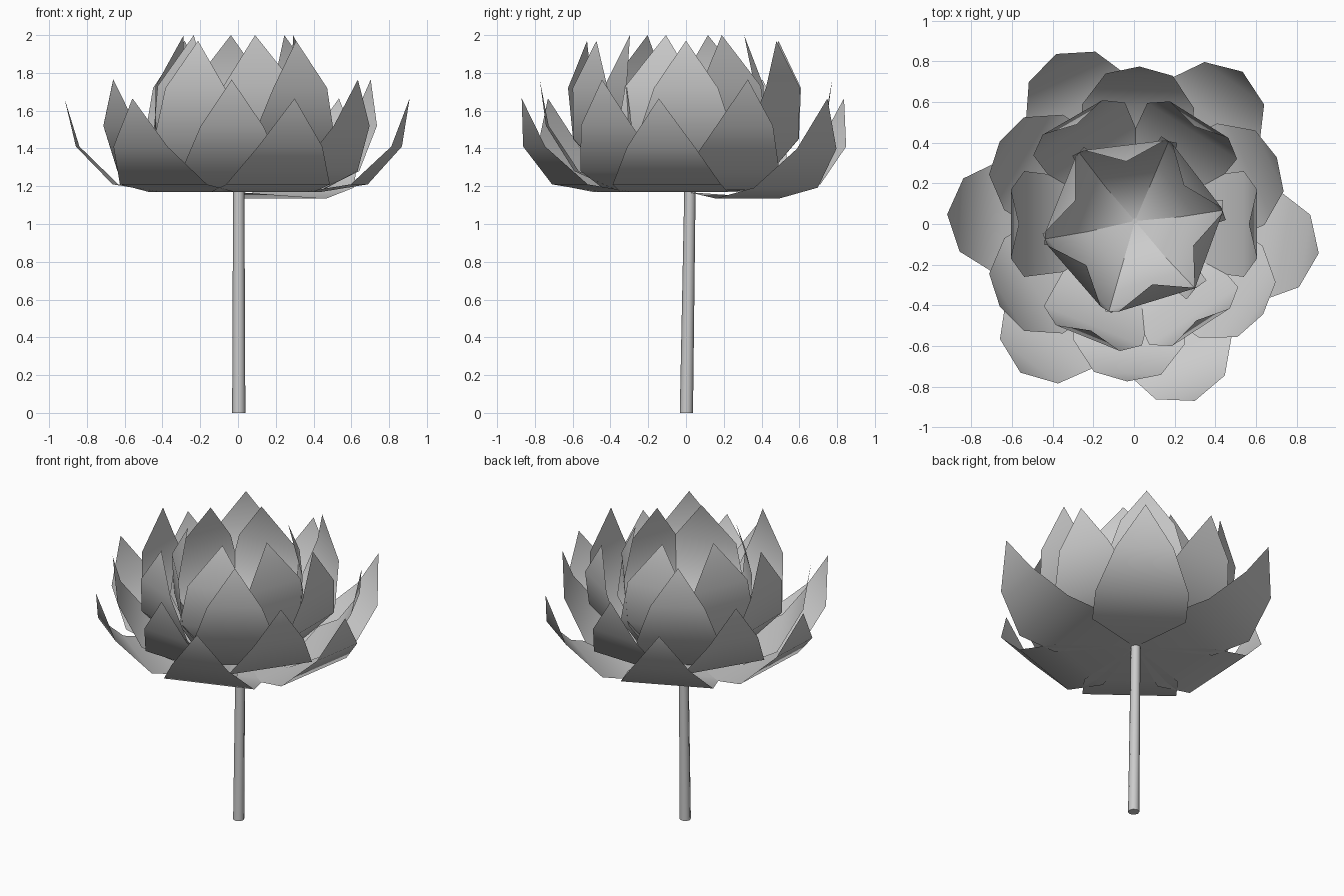
import bpy, bmesh
from math import radians, cos, sin
from mathutils import Vector

cube = bpy.data.objects.get("Cube")
if cube:
    bpy.data.objects.remove(cube)

grey = bpy.data.materials.new("plain_grey")
grey.use_nodes = True
colour = (0.6, 0.6, 0.6, 1)
grey.diffuse_color = colour
grey.node_tree.nodes["Principled BSDF"].inputs["Base Color"].default_value = colour

HEART = Vector((0.005, 0.015, 1.168))   # where every petal meets the stem


def add_object(name, bm):
    for face in bm.faces:
        face.smooth = True
    mesh = bpy.data.meshes.new(name)
    bm.to_mesh(mesh)
    bm.free()
    mesh.materials.append(grey)
    obj = bpy.data.objects.new(name, mesh)
    bpy.context.collection.objects.link(obj)
    return obj


def petal(name, angle, rows, tip, dip=0):
    """Curled leaf: pointed base, straight cross rows (reach, height, half width), pointed tip."""
    a = radians(angle)
    out, side = Vector((cos(a), sin(a), 0)), Vector((-sin(a), cos(a), 0))
    bm = bmesh.new()
    base = bm.verts.new(HEART)
    pairs = []
    for i, (reach, height, half) in enumerate(rows):
        mid = out * reach + Vector((0, 0, height - dip / (i + 1)))
        pairs.append([bm.verts.new(mid + side * half * s) for s in (-1, 1)])
    end = bm.verts.new(out * tip[0] + Vector((0, 0, tip[1])))
    bm.faces.new((base, *pairs[0]))
    for low, high in zip(pairs, pairs[1:]):
        bm.faces.new((low[0], high[0], high[1], low[1]))
    bm.faces.new((pairs[-1][0], end, pairs[-1][1]))
    bmesh.ops.recalc_face_normals(bm, faces=bm.faces)
    add_object(name, bm)


# Petal rings: directions, cross rows, tip
rings = {
    "outer_petal": ((351, 54.5, 114.6, 177, 232.6, 289),
                    ((0.4, 1.17, 0.29), (0.65, 1.21, 0.29), (0.85, 1.41, 0.18)), (0.92, 1.665)),
    "second_petal": ((25, 88, 148.5, 211.6, 267.5, 325),
                     ((0.36, 1.18, 0.27), (0.58, 1.28, 0.275), (0.735, 1.52, 0.165)), (0.775, 1.765)),
    "third_petal": ((0, 58, 120, 180, 248, 303),
                    ((0.3, 1.19, 0.23), (0.54, 1.45, 0.26), (0.605, 1.72, 0.17)), (0.565, 1.97)),
    "inner_petal": ((37.6, 97, 158, 221, 287, 340),
                    ((0.2, 1.2, 0.2), (0.37, 1.45, 0.26), (0.39, 1.73, 0.2)), (0.31, 2.0)),
}
for name, (angles, rows, tip) in rings.items():
    for i, angle in enumerate(angles):
        # one outer petal sags a little
        sag = 0.035 if (name, i) == ("outer_petal", 1) else 0
        petal(f"{name}_{i + 1}", angle, rows, tip, sag)

# Stem, leaning slightly back
bm = bmesh.new()
bmesh.ops.create_cone(bm, cap_ends=True, segments=8, radius1=0.035, radius2=0.03, depth=1.17)
for v in bm.verts:
    v.co.z += 0.585
    v.co += Vector((0.004, 0.002 + 0.016 * v.co.z, 0))
stem = add_object("stem", bm)
bpy.ops.object.select_all(action="DESELECT")
stem.select_set(True)
bpy.context.view_layer.objects.active = stem
bpy.ops.object.shade_smooth_by_angle(angle=radians(50))
